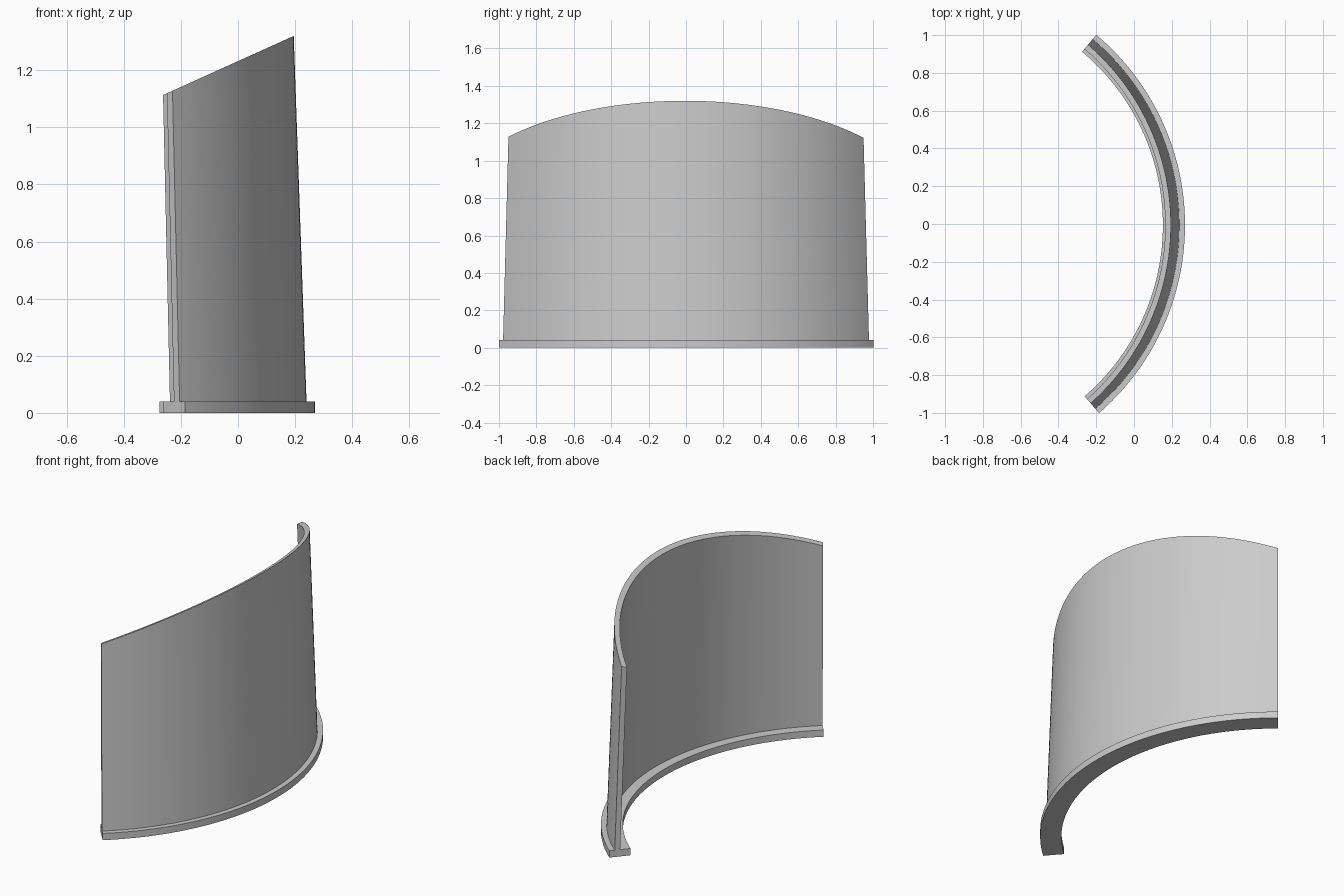
import bpy, bmesh, math
from mathutils import Vector

cube = bpy.data.objects.get("Cube")
if cube:
    bpy.data.objects.remove(cube, do_unlink=True)

grey = bpy.data.materials.new("plain_grey")
grey.use_nodes = True
grey.diffuse_color = (0.6, 0.6, 0.6, 1)
grey.node_tree.nodes["Principled BSDF"].inputs["Base Color"].default_value = (0.6, 0.6, 0.6, 1)

CENTRE = Vector((-1.045, -0.006, 0))
START, END = math.radians(-49.15), math.radians(50)
STEPS = 72


def arc_sweep(name, profile, cut=None):
    """Sweep a closed (radius, z) profile along the arc; optionally slice off the top."""
    bm = bmesh.new()
    rings = []
    for i in range(STEPS + 1):
        a = START + (END - START) * i / STEPS
        rings.append([bm.verts.new(CENTRE + Vector((r * math.cos(a), r * math.sin(a), z)))
                      for r, z in profile])
    n = len(profile)
    for p, q in zip(rings, rings[1:]):
        for j in range(n):
            k = (j + 1) % n
            bm.faces.new((p[j], p[k], q[k], q[j]))
    bm.faces.new(rings[0])
    bm.faces.new(rings[-1])
    if cut:
        point, normal = cut
        res = bmesh.ops.bisect_plane(bm, geom=bm.verts[:] + bm.edges[:] + bm.faces[:],
                                     plane_co=point, plane_no=normal, clear_outer=True)
        # Close the slice with quads between the inner and outer rims
        rim = [e for e in res["geom_cut"] if isinstance(e, bmesh.types.BMEdge)]
        caps = [e for e in rim if abs(e.verts[0].co.y - e.verts[1].co.y) < 0.04
                and any(len(f.verts) == 4 and all(len(v.link_faces) <= 2 for v in e.verts)
                        for f in e.link_faces)]
        long_sides = [e for e in rim if e not in caps]
        if len(caps) == 2:
            bmesh.ops.bridge_loops(bm, edges=long_sides)
        else:
            bmesh.ops.holes_fill(bm, edges=rim, sides=0)
    bmesh.ops.recalc_face_normals(bm, faces=bm.faces[:])
    mesh = bpy.data.meshes.new(name)
    bm.to_mesh(mesh)
    bm.free()
    mesh.materials.append(grey)
    obj = bpy.data.objects.new(name, mesh)
    bpy.context.collection.objects.link(obj)
    bpy.ops.object.select_all(action='DESELECT')
    obj.select_set(True)
    bpy.context.view_layer.objects.active = obj
    bpy.ops.object.shade_smooth_by_angle(angle=math.radians(30))
    return obj


# Flat curved foot
arc_sweep("base_rail", [(1.198, 0), (1.315, 0), (1.315, 0.04), (1.198, 0.04)])

# Thin wall leaning inwards, with a slanted top
LOW, HIGH, LEAN, THICK = 0.04, 1.5, 0.035, 0.03
r_low = 1.285
r_high = r_low - LEAN * (HIGH - LOW)
arc_sweep("curved_wall",
          [(r_low - THICK, LOW), (r_low, LOW), (r_high, HIGH), (r_high - THICK, HIGH)],
          cut=(Vector((0.195, 0, 1.32)), Vector((-0.452, 0, 1)).normalized()))
